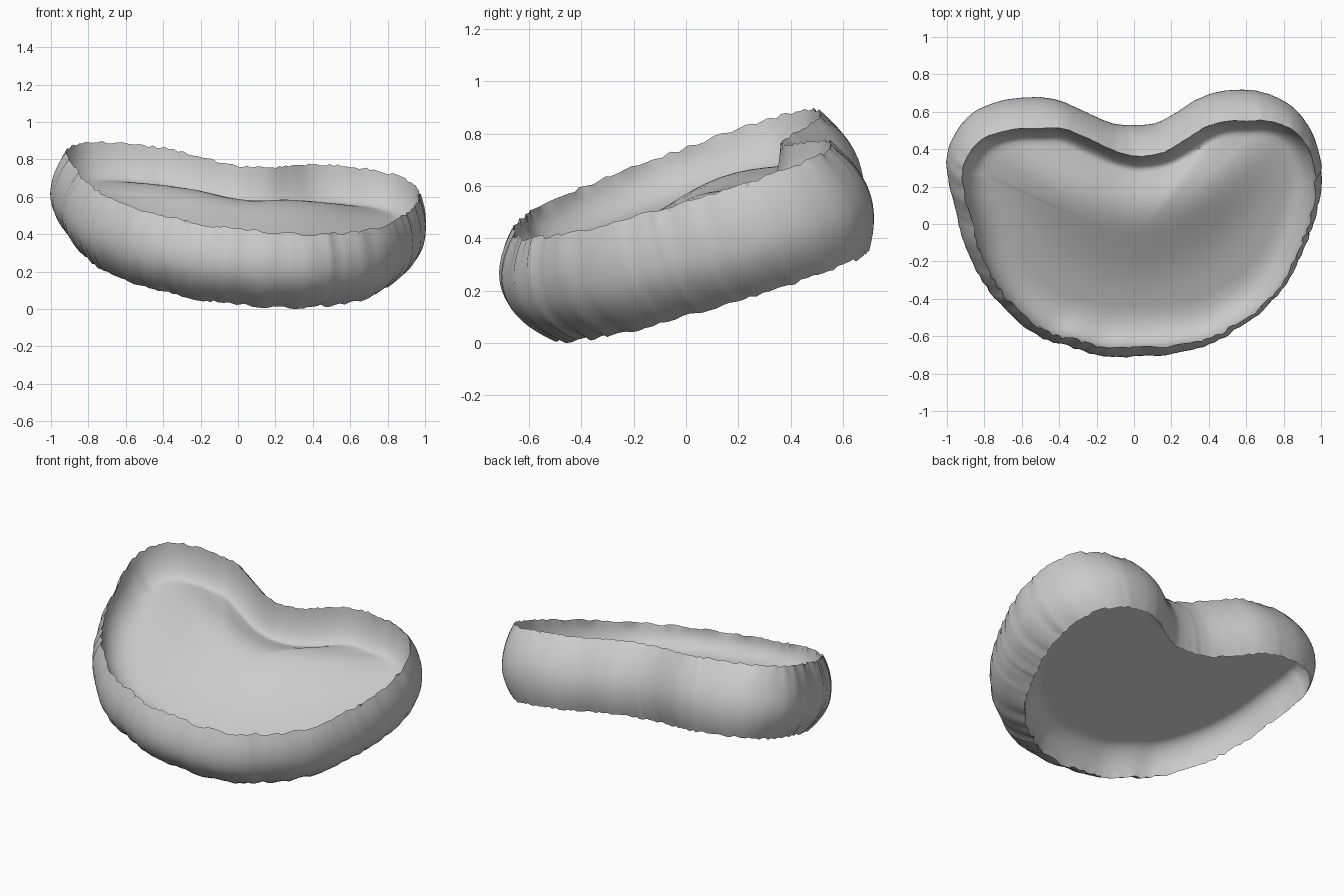
import bpy, bmesh, math, random
from mathutils import Vector

random.seed(4)
cube = bpy.data.objects.get("Cube")
if cube:
    bpy.data.objects.remove(cube)

# Widest outline of the bed, a rounded heart, clockwise from the right side
OUTLINE = [(-1, .3), (-.97, .44), (-.87, .565), (-.72, .635), (-.53, .66), (-.38, .64),
           (-.22, .57), (-.1, .52), (0, .51), (.12, .52), (.22, .57), (.33, .64),
           (.45, .685), (.6, .7), (.74, .675), (.87, .6), (.96, .47), (1, .3),
           (.98, .12), (.93, -.05), (.85, -.23), (.72, -.41), (.56, -.53), (.4, -.63),
           (.2, -.68), (-.05, -.7), (-.2, -.69), (-.36, -.64), (-.53, -.58),
           (-.71, -.43), (-.83, -.27), (-.91, -.1), (-.96, .1)]
STEPS = 6


def smooth_loop(points):
    """Closed spline through the points."""
    pts = [Vector(p) for p in points]
    n, out = len(pts), []
    for i in range(n):
        a, b, c, d = (pts[(i + k) % n] for k in (-1, 0, 1, 2))
        for s in range(STEPS):
            t = s / STEPS
            out.append(0.5 * (2 * b + (c - a) * t + (2 * a - 5 * b + 4 * c - d) * t ** 2
                              + (3 * b - a - 3 * c + d) * t ** 3))
    return out


loop = smooth_loop(OUTLINE)
N = len(loop)
inward = []
for i in range(N):
    t = (loop[(i + 5) % N] - loop[i - 5]).normalized()
    inward.append(Vector((t.y, -t.x)))

# Fabric pleats on the front and sides, and a ragged edge on both rims
pleat = [random.uniform(-1, 1) * (0.009 if p.y < 0.35 else 0.002) for p in loop]
ragged = [random.uniform(-0.007, 0.007) for p in loop]


def tilt(x, y):
    """Height of the tilted plane the bed lies in."""
    return -0.116 * x + 0.33 * y


def wall_ring(s, rough=1.0):
    """Ring of the wall, from s = -1 at the bottom to s = 1 at the rim."""
    ring = []
    for i, (p, n) in enumerate(zip(loop, inward)):
        # The wall closes in less along the back, and the rim less at the sides
        reach = 0.115 - 0.04 * max(0, -n.y) - (0.055 * abs(n.x) if s > 0 else 0)
        inset = reach * s * s + rough * pleat[i] * (0.3 + 0.7 * abs(s))
        q = p + n * inset + Vector((0.027, -0.075)) * s
        z = 0.42 + 0.228 * s + tilt(q.x, q.y) + rough * ragged[i] * s ** 6
        ring.append(Vector((q.x, q.y, z)))
    return ring


def cushion(x, y):
    """Soft curved ridge across the back half of the floor."""
    return math.exp(-((y - 0.1 - 0.7 * x * x) / 0.28) ** 2 - (x / 0.75) ** 4)


def dish(s, depth, width, lean, ridge):
    """Rounded inner wall and floor, from the edge at s to the middle."""
    edge, rings = wall_ring(s, 0), []
    for k in range(1, 9):
        angle = math.pi / 2 * k / 8
        ring = []
        for v, n in zip(edge, inward):
            # The wall slopes more gently at the front
            q = v.xy + n * width * (1 + lean * n.y) * (1 - math.cos(angle))
            z = v.z + tilt(q.x - v.x, q.y - v.y) + depth * math.sin(angle)
            ring.append(Vector((q.x, q.y, z)))
        rings.append(ring)
    last, middle = rings[-1], Vector((0, -0.1))
    for f in (0.96, 0.9, 0.83, 0.75, 0.66, 0.56, 0.45, 0.34, 0.23, 0.12):
        ring = []
        for v in last:
            q = middle.lerp(v.xy, f)
            rise = ridge * cushion(q.x, q.y) * (1 - f ** 3)
            ring.append(Vector((q.x, q.y, v.z + tilt(q.x - v.x, q.y - v.y) + rise)))
        rings.append(ring)
    return rings


def bridge(bm, rings):
    """Quads between successive rings of vertices."""
    for a, b in zip(rings, rings[1:]):
        for i in range(N):
            j = (i + 1) % N
            bm.faces.new((a[i], a[j], b[j], b[i]))


# Grey fabric
grey = bpy.data.materials.new("grey_fabric")
grey.use_nodes = True
colour = (0.6, 0.6, 0.6, 1)
grey.diffuse_color = colour
bsdf = next(n for n in grey.node_tree.nodes if n.type == 'BSDF_PRINCIPLED')
bsdf.inputs["Base Color"].default_value = colour
bsdf.inputs["Roughness"].default_value = 0.8

# Bulging wall, dished floor and hollow underside as one skin
walls = [wall_ring(-1 + 2 * k / 16) for k in range(17)]
floor = dish(1, -0.18, 0.14, 0.5, 0.1)
under = dish(-1, 0.17, 0.1, 0, 0)
coords = under[::-1] + walls + floor
lowest = min(v.z for ring in coords for v in ring)

bm = bmesh.new()
rings = [[bm.verts.new((v.x, v.y, v.z - lowest)) for v in ring] for ring in coords]
bridge(bm, rings)
for end in (rings[0], rings[-1]):
    hub = bm.verts.new(sum((v.co for v in end), Vector()) / N)
    for i in range(N):
        bm.faces.new((end[i], end[(i + 1) % N], hub))
bmesh.ops.recalc_face_normals(bm, faces=bm.faces)

mesh = bpy.data.meshes.new("heart_bed")
bm.to_mesh(mesh)
bm.free()
mesh.materials.append(grey)
bed = bpy.data.objects.new("heart_bed", mesh)
bpy.context.collection.objects.link(bed)
bpy.ops.object.select_all(action='DESELECT')
bed.select_set(True)
bpy.context.view_layer.objects.active = bed
bpy.ops.object.shade_smooth_by_angle(angle=math.radians(50))
